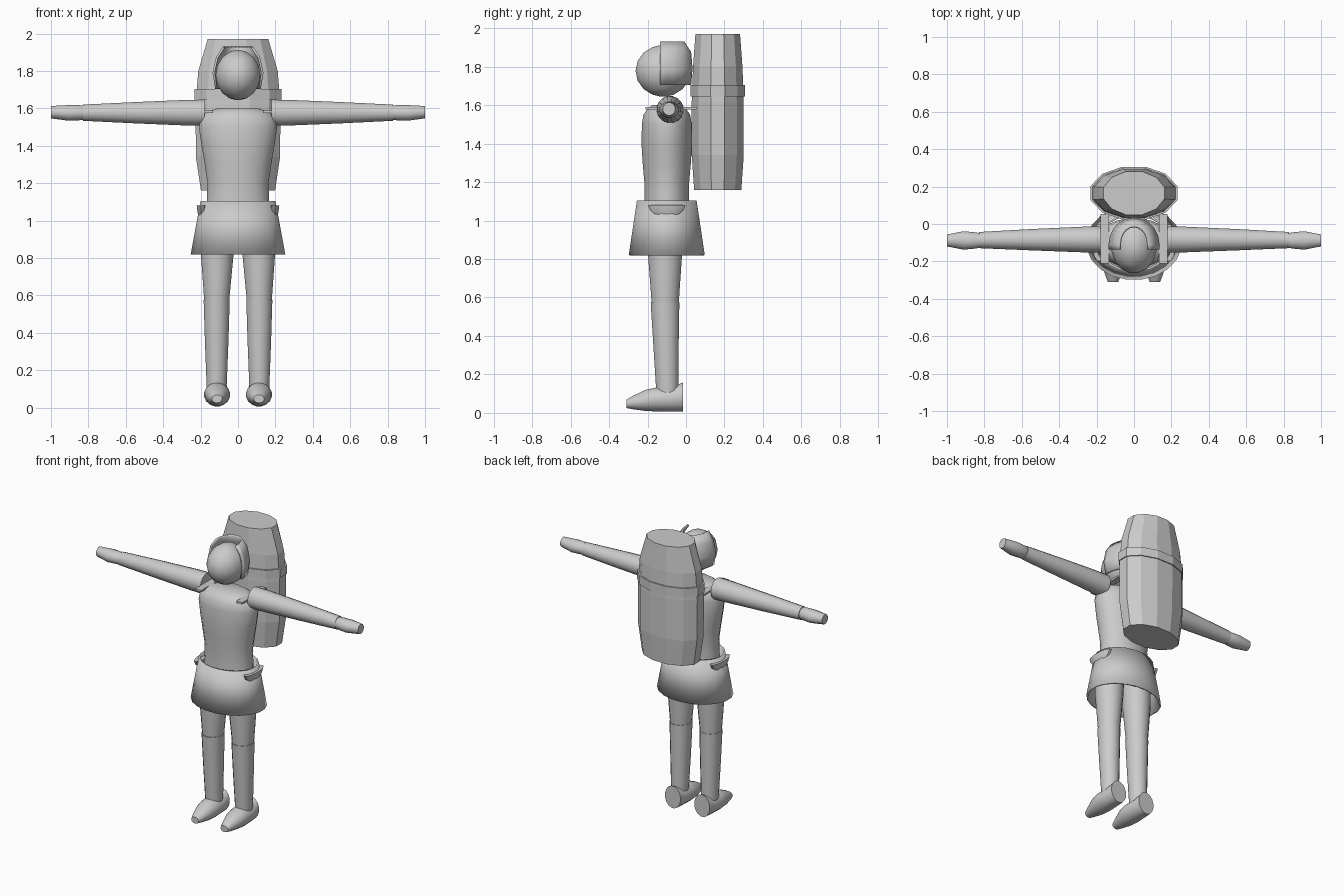
import bpy, bmesh, math
from mathutils import Vector

old = bpy.data.objects.get("Cube")
if old:
    bpy.data.objects.remove(old, do_unlink=True)

grey = bpy.data.materials.new("plain_grey")
grey.use_nodes = True
COLOUR = (0.6, 0.6, 0.6, 1)
grey.diffuse_color = COLOUR
grey.node_tree.nodes["Principled BSDF"].inputs["Base Color"].default_value = COLOUR


def finish(name, bm, smooth=True, thickness=0):
    """Turn a bmesh into a named, shaded object."""
    bmesh.ops.recalc_face_normals(bm, faces=bm.faces)
    mesh = bpy.data.meshes.new(name)
    bm.to_mesh(mesh)
    bm.free()
    mesh.materials.append(grey)
    obj = bpy.data.objects.new(name, mesh)
    bpy.context.collection.objects.link(obj)
    bpy.ops.object.select_all(action="DESELECT")
    obj.select_set(True)
    bpy.context.view_layer.objects.active = obj
    if smooth:
        bpy.ops.object.shade_smooth_by_angle(angle=math.radians(40))
    if thickness:
        shell = obj.modifiers.new("Thickness", "SOLIDIFY")
        shell.thickness = thickness
        shell.offset = -1
    return obj


def loft(name, axis, rings, sides=16, caps=True, **options):
    """Elliptical rings (position, centre_u, centre_v, radius_u, radius_v) along an axis."""
    place = {"x": lambda t, u, v: (t, u, v),
             "y": lambda t, u, v: (u, t, v),
             "z": lambda t, u, v: (u, v, t)}[axis]
    bm = bmesh.new()
    loops = []
    for t, cu, cv, ru, rv in rings:
        angles = [2 * math.pi * (i + 0.5) / sides for i in range(sides)]
        loops.append([bm.verts.new(place(t, cu + ru * math.cos(a), cv + rv * math.sin(a)))
                      for a in angles])
    for low, high in zip(loops, loops[1:]):
        for i in range(sides):
            j = (i + 1) % sides
            bm.faces.new((low[i], low[j], high[j], high[i]))
    if caps:
        bm.faces.new(loops[0])
        bm.faces.new(loops[-1])
    return finish(name, bm, **options)


def upright(rows, y):
    return [(z, 0, y, rx, ry) for z, rx, ry in rows]


# Faceted barrel pack and its band
loft("barrel_pack", "z", upright([
    (1.16, 0.205, 0.127), (1.34, 0.233, 0.14), (1.62, 0.235, 0.14),
    (1.80, 0.22, 0.133), (1.97, 0.168, 0.12)], 0.165), sides=12, smooth=False)
loft("barrel_band", "z", upright([(1.645, 0.24, 0.146), (1.705, 0.24, 0.146)], 0.165),
     sides=12, caps=False, smooth=False, thickness=0.012)

# Torso
loft("torso", "z", upright([
    (1.04, 0.17, 0.118), (1.12, 0.168, 0.117), (1.20, 0.165, 0.118), (1.30, 0.18, 0.127),
    (1.40, 0.197, 0.133), (1.50, 0.212, 0.131), (1.55, 0.202, 0.123),
    (1.58, 0.17, 0.102), (1.60, 0.11, 0.076)], -0.1), sides=20)

# Flared skirt, open at both ends
loft("skirt", "z", upright([(0.82, 0.256, 0.2), (1.105, 0.203, 0.157)], -0.1),
     sides=20, caps=False, thickness=0.012)

# Head, lofted as a squashed ball
bands = [math.pi * (i / 8 - 0.5) for i in range(1, 8)]
bands = [-math.pi / 2 + 0.12] + bands + [math.pi / 2 - 0.12]
loft("head", "z", upright([(1.778 + 0.134 * math.sin(a), 0.122 * math.cos(a),
                            0.146 * math.cos(a)) for a in bands], -0.119))

# Horseshoe hood around the back of the head, open at the front and top
bm = bmesh.new()
rows = []
for z, rx, ry in [(1.705, 0.122, 0.135), (1.79, 0.136, 0.142),
                  (1.875, 0.117, 0.135), (1.93, 0.08, 0.1)]:
    plan = [(rx, -0.135)]
    plan += [(rx * math.cos(a), -0.108 + ry * math.sin(a))
             for a in [math.pi * i / 10 for i in range(11)]]
    plan += [(-rx, -0.135)]
    rows.append([bm.verts.new((x, y, z)) for x, y in plan])
for low, high in zip(rows, rows[1:]):
    for i in range(len(low) - 1):
        bm.faces.new((low[i], low[i + 1], high[i + 1], high[i]))
finish("hood", bm, thickness=0.012)

for side, s in (("left", 1), ("right", -1)):
    # Tapered arm with a separate hand
    loft(side + "_arm", "x", [(s * x, y, z, r, r) for x, y, z, r in [
        (0.18, -0.083, 1.577, 0.071), (0.27, -0.083, 1.577, 0.07),
        (0.55, -0.084, 1.577, 0.058), (0.83, -0.086, 1.577, 0.044)]])
    loft(side + "_hand", "x", [(s * x, -0.088, z, ry, rz) for x, z, ry, rz in [
        (0.81, 1.577, 0.038, 0.037), (0.85, 1.577, 0.045, 0.042),
        (0.91, 1.576, 0.051, 0.043), (1.0, 1.58, 0.033, 0.034)]], sides=12)

    # Upper and lower leg, split at the knee
    loft(side + "_upper_leg", "z", [(z, s * x, y, rx, ry) for z, x, y, rx, ry in [
        (0.56, 0.114, -0.108, 0.067, 0.071), (0.82, 0.111, -0.109, 0.089, 0.09),
        (0.98, 0.108, -0.108, 0.092, 0.094)]])
    loft(side + "_lower_leg", "z", [(z, s * x, y, rx, ry) for z, x, y, rx, ry in [
        (0.1, 0.114, -0.097, 0.054, 0.058), (0.35, 0.114, -0.104, 0.064, 0.067),
        (0.575, 0.114, -0.109, 0.071, 0.076)]])

    # Shoe lofted from heel to toe
    loft(side + "_shoe", "y", [(y, s * 0.112, z, rx, rz) for y, z, rx, rz in [
        (-0.015, 0.083, 0.06, 0.077), (-0.07, 0.071, 0.066, 0.064),
        (-0.15, 0.07, 0.07, 0.064), (-0.21, 0.065, 0.062, 0.056),
        (-0.275, 0.054, 0.042, 0.036), (-0.31, 0.047, 0.028, 0.022)]])

    # Flat shoulder strap
    bm = bmesh.new()
    bmesh.ops.create_cube(bm, size=1)
    for v in bm.verts:
        v.co = Vector((v.co.x * 0.045 + s * 0.157, v.co.y * 0.265 - 0.078,
                       v.co.z * 0.013 + 1.583))
    finish(side + "_shoulder_strap", bm, smooth=False)

    # Shallow hip pouch: a half dish tapering into the skirt
    loft(side + "_hip_pouch", "z", [(z, s * 0.19, -0.1, rx, ry) for z, rx, ry in [
        (1.015, 0.02, 0.045), (1.05, 0.028, 0.085), (1.08, 0.032, 0.1)]], sides=12)
